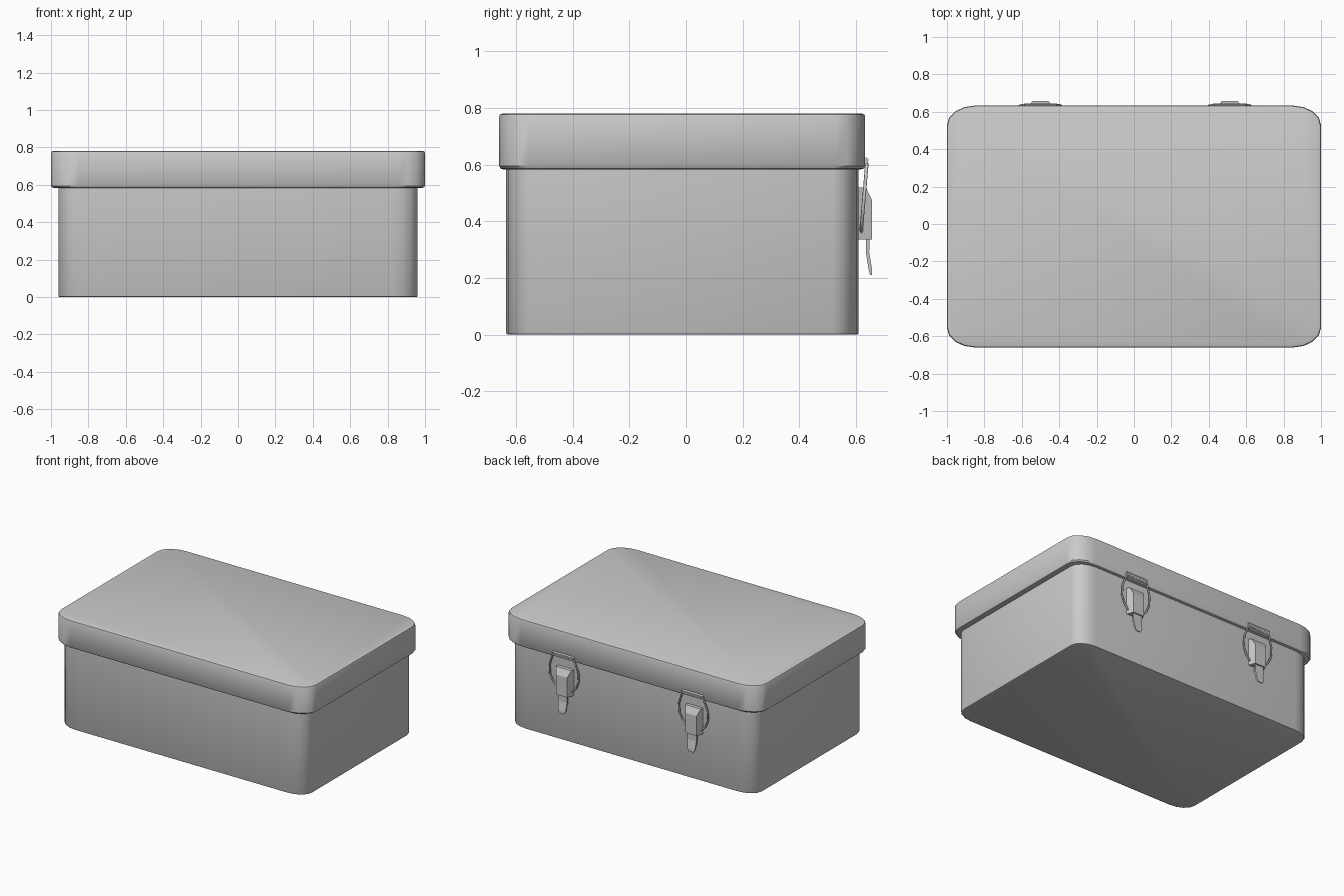
import bpy, bmesh, math

if "Cube" in bpy.data.objects:
    bpy.data.objects.remove(bpy.data.objects["Cube"])


def finish(name, bm, angle=None):
    bmesh.ops.recalc_face_normals(bm, faces=bm.faces)
    me = bpy.data.meshes.new(name)
    bm.to_mesh(me)
    bm.free()
    ob = bpy.data.objects.new(name, me)
    bpy.context.collection.objects.link(ob)
    if angle:
        bpy.ops.object.select_all(action='DESELECT')
        bpy.context.view_layer.objects.active = ob
        ob.select_set(True)
        bpy.ops.object.shade_smooth_by_angle(angle=math.radians(angle))
    return ob


def loft(bm, loops):
    rows = [[bm.verts.new(p) for p in loop] for loop in loops]
    n = len(rows[0])
    for a, b in zip(rows, rows[1:]):
        for i in range(n):
            j = (i + 1) % n
            bm.faces.new((a[i], a[j], b[j], b[i]))
    bm.faces.new(rows[0][::-1])
    bm.faces.new(rows[-1])


def rounded_box(name, hx, y0, y1, rx, ry, rings, seg=4):
    """Stack of rounded rectangles; rings are (inset, z)."""
    cy, hy = (y0 + y1) / 2, (y1 - y0) / 2
    loops = []
    for inset, z in rings:
        loop = []
        for q, (sx, sy) in enumerate([(1, 1), (-1, 1), (-1, -1), (1, -1)]):
            for k in range(seg + 1):
                a = math.pi / 2 * (q + k / seg)
                loop.append((sx * (hx - inset - rx) + rx * math.cos(a),
                             cy + sy * (hy - inset - ry) + ry * math.sin(a), z))
        loops.append(loop)
    bm = bmesh.new()
    loft(bm, loops)
    return finish(name, bm, 35)


def extrude_profile(name, x, profile):
    """Side profile of (y, z, half width) swept across x."""
    bm = bmesh.new()
    loft(bm, [[(x + s * w, y, z) for y, z, w in profile] for s in (-1, 1)])
    return finish(name, bm)


# Box body and overlapping lid
rounded_box("box_body", 0.96, -0.635, 0.61, 0.13, 0.09,
            [(0.007, 0), (0.002, 0.002), (0, 0.007), (0, 0.60)])
rounded_box("lid", 1.0, -0.66, 0.633, 0.15, 0.105,
            [(0.018, 0.583), (0.006, 0.586), (0, 0.595),
             (0, 0.768), (0.003, 0.777), (0.012, 0.781)])

for side, x in (("left", -0.5), ("right", 0.512)):
    # Latch housing with sloped top and tapered sides
    extrude_profile(side + "_latch_housing", x,
                    [(0.605, 0.335, 0.062), (0.605, 0.52, 0.062), (0.635, 0.52, 0.06),
                     (0.657, 0.475, 0.043), (0.657, 0.335, 0.043)])
    # Pull tab
    extrude_profile(side + "_latch_tab", x,
                    [(0.636, 0.35, 0.034), (0.648, 0.35, 0.034), (0.647, 0.29, 0.034),
                     (0.657, 0.23, 0.03), (0.657, 0.21, 0.018), (0.650, 0.21, 0.018),
                     (0.645, 0.23, 0.03), (0.635, 0.29, 0.034)])
    # Hook plate on the lid
    extrude_profile(side + "_lid_hook", x,
                    [(0.628, 0.588, 0.085), (0.628, 0.622, 0.085), (0.638, 0.626, 0.085),
                     (0.644, 0.618, 0.085), (0.641, 0.594, 0.085)])
    # Wire bail
    half = [(0.08, 0.605), (0.09, 0.58), (0.112, 0.52), (0.112, 0.45), (0.09, 0.40), (0.05, 0.36)]
    path = half + [(-px, pz) for px, pz in reversed(half)]
    cu = bpy.data.curves.new(side + "_wire_bail", 'CURVE')
    cu.dimensions = '3D'
    cu.bevel_depth = 0.006
    cu.bevel_resolution = 1
    sp = cu.splines.new('POLY')
    sp.points.add(len(path) - 1)
    for pt, (px, pz) in zip(sp.points, path):
        pt.co = (x + px, 0.618 + (pz - 0.36) * 0.085, pz, 1)
    sp.use_cyclic_u = True
    bail = bpy.data.objects.new(side + "_wire_bail", cu)
    bpy.context.collection.objects.link(bail)
    bpy.ops.object.select_all(action='DESELECT')
    bpy.context.view_layer.objects.active = bail
    bail.select_set(True)
    bpy.ops.object.convert(target='MESH')
